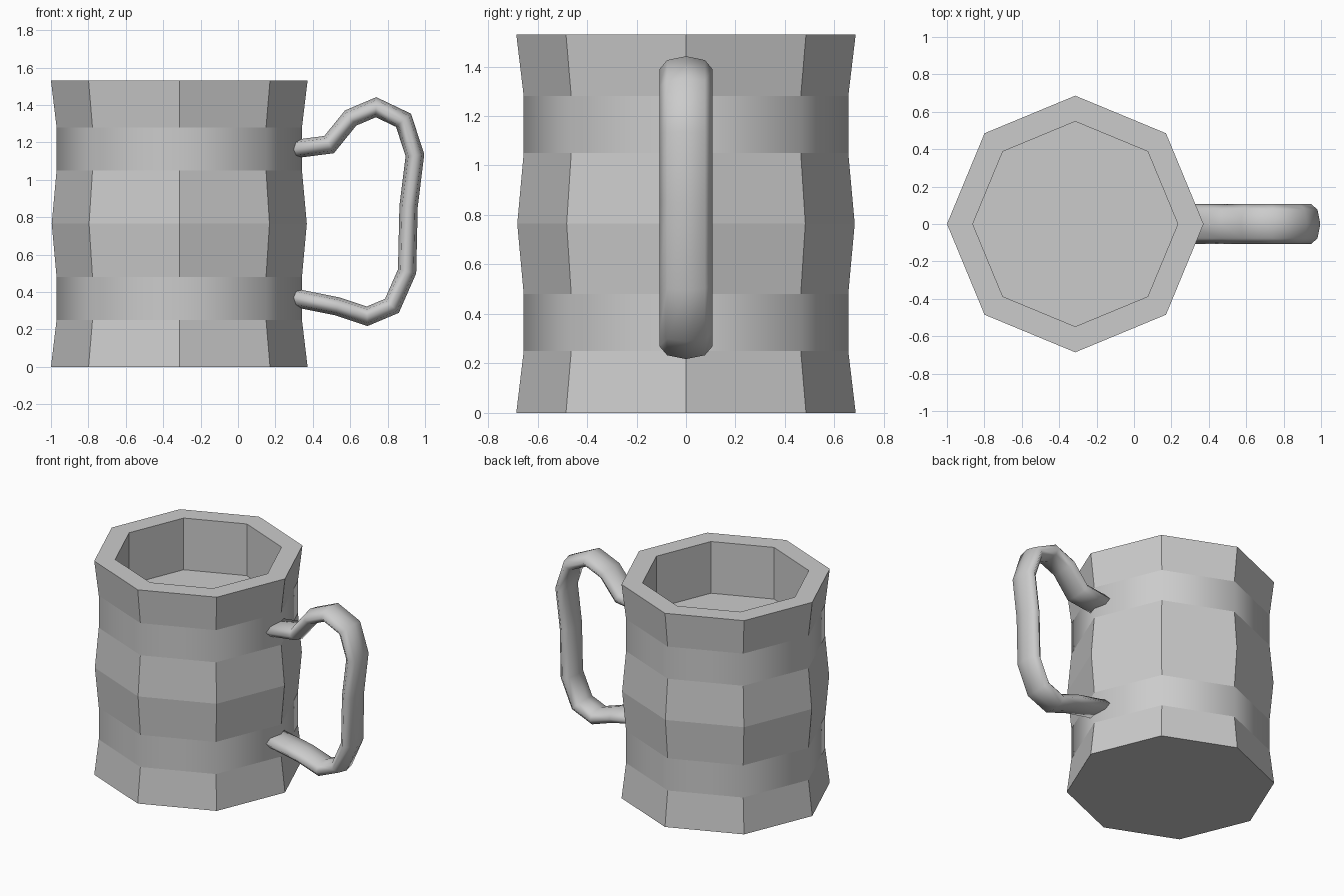
import bpy, bmesh
from math import cos, sin, pi
from mathutils import Vector

if "Cube" in bpy.data.objects:
    bpy.data.objects.remove(bpy.data.objects["Cube"])

CX = -0.314   # mug axis
SIDES = 8


def octagon(r, z):
    return [Vector((CX + r * cos(2 * pi * i / SIDES), r * sin(2 * pi * i / SIDES), z))
            for i in range(SIDES)]


def loft(name, chains, cap_start=False, cap_end=False, smooth=False, fix_normals=False):
    """Each chain is a list of rings that are bridged one to the next."""
    bm = bmesh.new()
    for rings in chains:
        vs = [[bm.verts.new(p) for p in ring] for ring in rings]
        for a, b in zip(vs, vs[1:]):
            n = len(a)
            for i in range(n):
                j = (i + 1) % n
                bm.faces.new((a[i], a[j], b[j], b[i]))
        if cap_start and rings is chains[0]:
            bm.faces.new(vs[0][::-1])
        if cap_end and rings is chains[-1]:
            bm.faces.new(vs[-1])
    if fix_normals:
        bmesh.ops.recalc_face_normals(bm, faces=bm.faces)
    for f in bm.faces:
        f.smooth = smooth
    mesh = bpy.data.meshes.new(name)
    bm.to_mesh(mesh)
    bm.free()
    obj = bpy.data.objects.new(name, mesh)
    bpy.context.collection.objects.link(obj)
    return obj


# Body: staves between the bands, rim, inner wall and drink surface
staves = [
    [octagon(0.686, 0), octagon(0.656, 0.25)],
    [octagon(0.656, 0.48), octagon(0.682, 0.765), octagon(0.656, 1.05)],
    [octagon(0.656, 1.28), octagon(0.686, 1.53), octagon(0.548, 1.53), octagon(0.548, 1.16)],
]
loft("mug_body", staves, cap_start=True, cap_end=True)

# Bands: flush with the staves, smooth shaded
for name, z in (("lower_band", 0.25), ("upper_band", 1.05)):
    loft(name, [[octagon(0.656, z), octagon(0.656, z + 0.23)]], smooth=True)

# Handle: flattened eight-sided section swept along an angular path
path = [Vector((x, 0, z)) for x, z in (
    (0.27, 1.16), (0.487, 1.188), (0.602, 1.33), (0.738, 1.388), (0.885, 1.318),
    (0.946, 1.131), (0.912, 0.858), (0.904, 0.51), (0.823, 0.326), (0.69, 0.27),
    (0.532, 0.323), (0.27, 0.375))]
rings = []
for i, p in enumerate(path):
    d_in = (p - path[max(i - 1, 0)]).normalized()
    d_out = (path[min(i + 1, len(path) - 1)] - p).normalized()
    t = (d_in + d_out).normalized()
    side = Vector((-t.z, 0, t.x))
    miter = 0.049 / max(t.dot(d_out if d_out.length else d_in), 0.7)
    rings.append([p + side * miter * sin(2 * pi * k / 8)
                  + Vector((0, 0.108 * cos(2 * pi * k / 8), 0)) for k in range(8)])
loft("handle", [rings], cap_start=True, cap_end=True, smooth=True, fix_normals=True)
